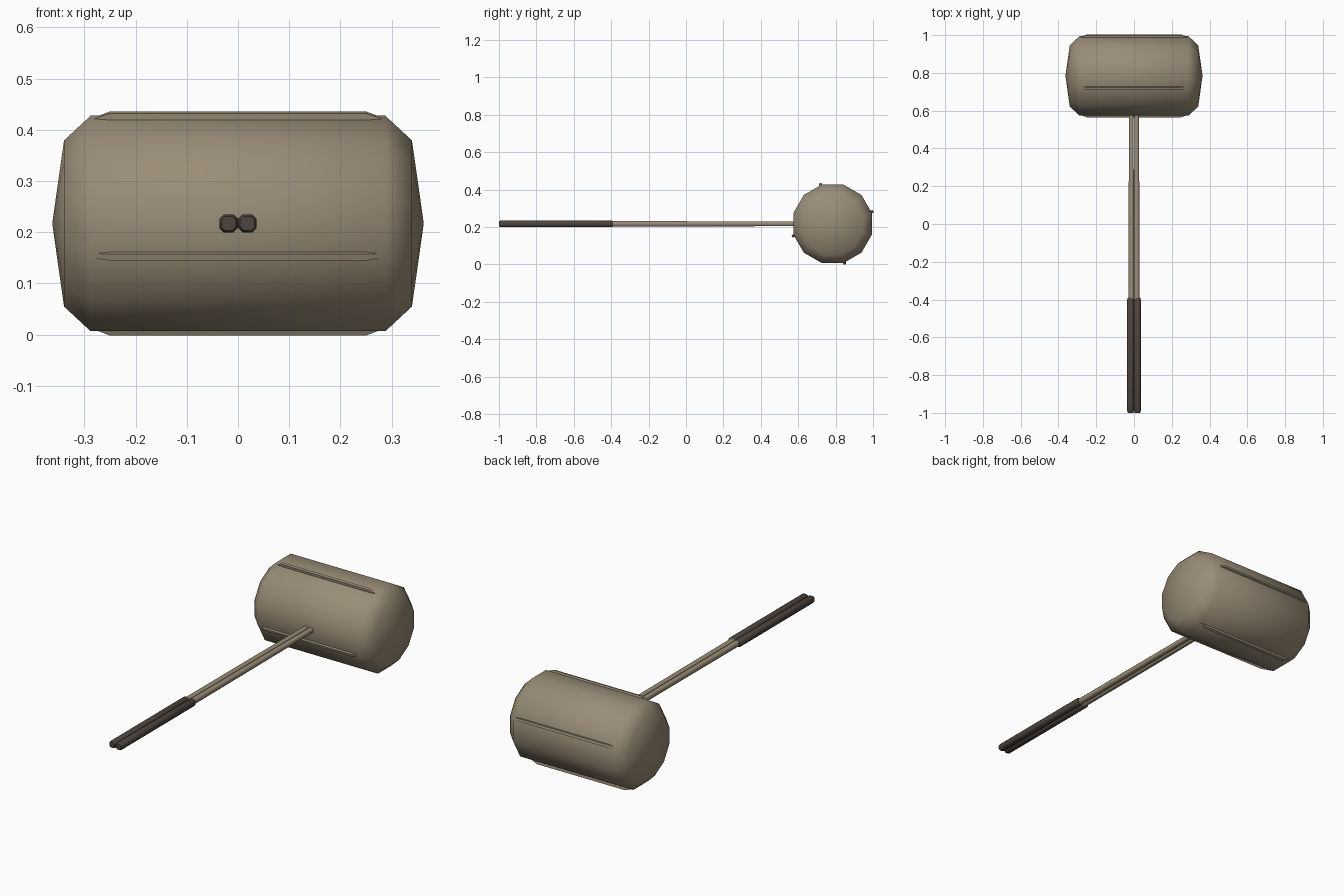
import bpy
import bmesh
import math
from mathutils import Matrix, Vector

if "Cube" in bpy.data.objects:
    bpy.data.objects.remove(bpy.data.objects["Cube"], do_unlink=True)

CENTRE = Vector((0, 0.784, 0.217))


def material(name, rgb):
    mat = bpy.data.materials.new(name)
    mat.use_nodes = True
    mat.diffuse_color = (*rgb, 1)
    mat.node_tree.nodes["Principled BSDF"].inputs["Base Color"].default_value = (*rgb, 1)
    return mat


wood = material("pale wood", (0.32, 0.265, 0.185))
leather = material("dark grip", (0.075, 0.058, 0.048))


def loft(name, rings, mat, location):
    """Skin a list of rings; a ring of one point closes to a tip."""
    bm = bmesh.new()
    loops = [[bm.verts.new(p) for p in ring] for ring in rings]
    for a, b in zip(loops, loops[1:]):
        n = max(len(a), len(b))
        for i in range(n):
            j = (i + 1) % n
            quad = [a[i % len(a)], a[j % len(a)], b[j % len(b)], b[i % len(b)]]
            bm.faces.new(list(dict.fromkeys(quad)))
    for loop in (loops[0], loops[-1]):
        if len(loop) > 2:
            bm.faces.new(loop)
    bmesh.ops.recalc_face_normals(bm, faces=bm.faces)
    mesh = bpy.data.meshes.new(name)
    bm.to_mesh(mesh)
    bm.free()
    mesh.materials.append(mat)
    obj = bpy.data.objects.new(name, mesh)
    obj.location = location
    bpy.context.collection.objects.link(obj)
    bpy.ops.object.select_all(action='DESELECT')
    obj.select_set(True)
    bpy.context.view_layer.objects.active = obj
    bpy.ops.object.shade_smooth_by_angle(angle=math.radians(60))
    return obj


# Barrel-shaped head: twelve sides, chamfered rims and shallow pointed ends
def head_ring(x, r):
    if r == 0:
        return [(x, 0, 0)]
    angles = [math.radians(15 + 30 * i) for i in range(12)]
    return [(x, r * math.cos(a), r * math.sin(a)) for a in angles]


half = [(0.363, 0), (0.34, 0.168), (0.288, 0.218)]
profile = [(-x, r) for x, r in half] + half[::-1]
loft("mallet_head", [head_ring(x, r) for x, r in profile], wood, CENTRE)


# Four thin raised ridges along the head, with sloped ends
def ridge_ring(x, height, width):
    return [(x, 0.2, -width), (x, height, -width * 0.6),
            (x, height, width * 0.6), (x, 0.2, width)]


stations = [(-0.29, 0.212, 0.007), (-0.25, 0.227, 0.011),
            (0.25, 0.227, 0.011), (0.29, 0.212, 0.007)]
for k in range(4):
    ridge = loft("head_ridge_%d" % (k + 1), [ridge_ring(*s) for s in stations], wood, CENTRE)
    ridge.rotation_euler.x = math.radians(17 + 90 * k)


# Twin handle rods: squares with cut corners
def rod_ring(y, h):
    c = h * 0.5
    corners = [(h, c), (c, h), (-c, h), (-h, c), (-h, -c), (-c, -h), (c, -h), (h, -c)]
    return [(x, y, z) for x, z in corners]


for side, sx in (("left", 1), ("right", -1)):
    loft(side + "_handle_rod", [rod_ring(-0.42, 0.0145), rod_ring(0.65, 0.0125)],
         wood, (sx * 0.0145, 0, CENTRE.z))
    loft(side + "_handle_grip",
         [rod_ring(-1.0, 0.014), rod_ring(-0.99, 0.018), rod_ring(-0.4, 0.018), rod_ring(-0.39, 0.014)],
         leather, (sx * 0.0182, 0, CENTRE.z))
